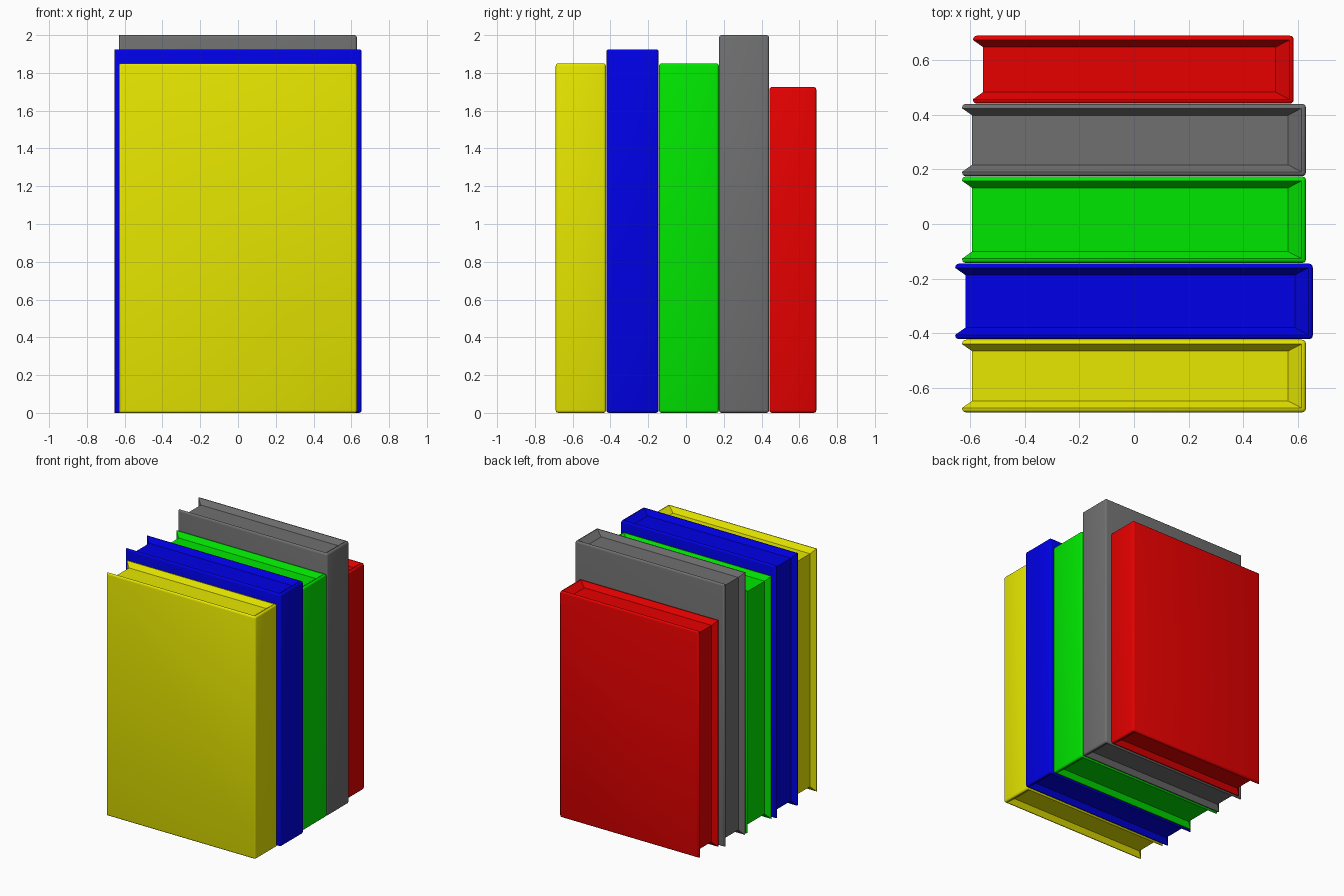
import bpy, bmesh

if "Cube" in bpy.data.objects:
    bpy.data.objects.remove(bpy.data.objects["Cube"])

RECESS = 0.037   # how far the page block sits inside the cover
RIM = 0.016      # flat rim of the cover
BEVEL = 0.014


def make_book(name, x0, x1, y0, y1, height, color):
    bm = bmesh.new()
    bmesh.ops.create_cube(bm, size=1)
    for v in bm.verts:
        v.co.x = x0 if v.co.x < 0 else x1
        v.co.y = y0 if v.co.y < 0 else y1
        v.co.z = 0 if v.co.z < 0 else height

    # page block: top, bottom and fore-edge pushed in as one region
    bm.normal_update()
    pages = [f for f in bm.faces if abs(f.normal.z) > 0.9 or f.normal.x < -0.9]
    bmesh.ops.inset_region(bm, faces=pages, thickness=RIM, use_even_offset=True)
    bmesh.ops.inset_region(bm, faces=pages, thickness=0.026, use_even_offset=True)
    for v in {v for f in pages for v in f.verts}:
        if v.co.z < 0.001:
            v.co.z += RECESS
        elif v.co.z > height - 0.001:
            v.co.z -= RECESS
        if v.co.x < x0 + 0.001:
            v.co.x += RECESS
        elif v.co.x > 0:
            v.co.x -= 0.024      # thicker spine

    # rounded outer cover edges
    def at_outer_side(v):
        return min(abs(v.co.y - y0), abs(v.co.y - y1), abs(v.co.x - x1)) < 0.001

    edges = [e for e in bm.edges if all(at_outer_side(v) for v in e.verts)]
    bmesh.ops.bevel(bm, geom=edges, offset=BEVEL, segments=3, profile=0.5,
                    affect='EDGES', clamp_overlap=True)
    bmesh.ops.recalc_face_normals(bm, faces=bm.faces)

    mesh = bpy.data.meshes.new(name)
    bm.to_mesh(mesh)
    bm.free()
    obj = bpy.data.objects.new(name, mesh)
    bpy.context.collection.objects.link(obj)
    mat = bpy.data.materials.new(name + "_cover")
    mat.diffuse_color = (*color, 1)
    mat.use_nodes = True
    mat.node_tree.nodes["Principled BSDF"].inputs["Base Color"].default_value = mat.diffuse_color
    mesh.materials.append(mat)
    bpy.ops.object.select_all(action='DESELECT')
    obj.select_set(True)
    bpy.context.view_layer.objects.active = obj
    bpy.ops.object.shade_smooth_by_angle(angle=0.6)


# row of books from front to back
make_book("yellow_book", -0.63, 0.63, -0.69, -0.424, 1.85, (0.8, 0.8, 0.0))
make_book("blue_book", -0.655, 0.655, -0.422, -0.145, 1.925, (0.0, 0.0, 0.8))
make_book("green_book", -0.63, 0.63, -0.143, 0.174, 1.85, (0.0, 0.8, 0.0))
make_book("grey_book", -0.63, 0.63, 0.175, 0.44, 2.0, (0.16, 0.16, 0.16))
make_book("red_book", -0.59, 0.585, 0.441, 0.69, 1.725, (0.8, 0.0, 0.0))
